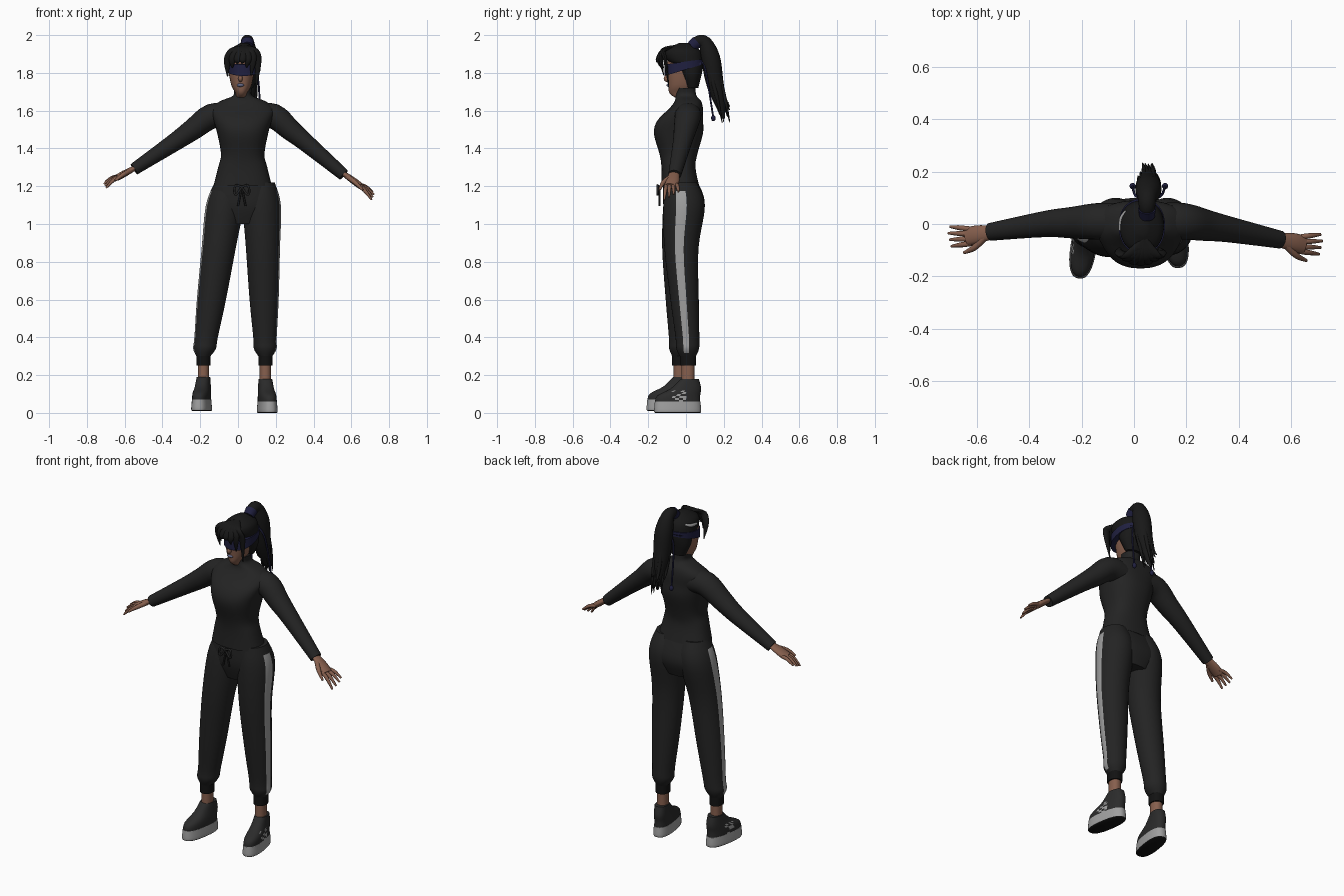
import bpy
import bmesh
import math
import random
from mathutils import Vector

random.seed(4)
default_cube = bpy.data.objects.get("Cube")
if default_cube:
    bpy.data.objects.remove(default_cube, do_unlink=True)


def material(name, rgb):
    mat = bpy.data.materials.new(name)
    mat.use_nodes = True
    mat.diffuse_color = (*rgb, 1)
    shader = mat.node_tree.nodes["Principled BSDF"]
    shader.inputs["Base Color"].default_value = (*rgb, 1)
    shader.inputs["Roughness"].default_value = .9
    return mat


CLOTH = material("black cloth", [.017] * 3)
HAIR = material("black hair", [.009] * 3)
NAVY = material("navy ribbon", (.014, .014, .05))
SKIN = material("brown skin", (.24, .115, .075))
LIGHT = material("light grey", [.35] * 3)
SHOE = material("dark grey leather", [.024] * 3)
RUBBER = material("black rubber", [.006] * 3)
LIP = material("blue grey lips", (.12, .13, .22))


def smooth_path(rows, steps=4):
    """Catmull-Rom interpolation of equal-length number rows."""
    rows = [Vector(row) for row in rows]
    padded = [rows[0], *rows, rows[-1]]
    path = []
    for a, b, c, d in zip(padded, padded[1:], padded[2:], padded[3:]):
        for step in range(steps):
            t = step / steps
            path.append(b + (c - a) * (t / 2) + (a * 2 - b * 5 + c * 4 - d) * (t * t / 2)
                        + (b * 3 - a - c * 3 + d) * (t * t * t / 2))
    return path + [rows[-1]]


def skin_rings(name, rings, mats):
    """Join rings of points into a capped, smooth-shaded surface."""
    count = len(rings[0])
    bm = bmesh.new()
    loops = [[bm.verts.new(point) for point in ring] for ring in rings]
    for low, high in zip(loops, loops[1:]):
        for i in range(count):
            j = (i + 1) % count
            bm.faces.new((low[i], low[j], high[j], high[i]))
    bm.faces.new(reversed(loops[0]))
    bm.faces.new(loops[-1])
    bmesh.ops.recalc_face_normals(bm, faces=bm.faces)
    mesh = bpy.data.meshes.new(name)
    bm.to_mesh(mesh)
    bm.free()
    obj = bpy.data.objects.new(name, mesh)
    bpy.context.collection.objects.link(obj)
    for mat in mats:
        mesh.materials.append(mat)
    bpy.ops.object.select_all(action="DESELECT")
    obj.select_set(True)
    bpy.context.view_layer.objects.active = obj
    bpy.ops.object.shade_smooth_by_angle(angle=math.radians(50))
    return obj


def circle(count, power=2):
    """Unit superellipse points."""
    for i in range(count):
        angle = math.tau * i / count
        c, s = math.cos(angle), math.sin(angle)
        yield (math.copysign(abs(c) ** (2 / power), c),
               math.copysign(abs(s) ** (2 / power), s))


def stack(name, rows, *mats, lean=lambda z: (0, 0), power=2.2, count=32):
    """Level rings from rows of height, half width, half depth, centre y."""
    rings = []
    for z, wide, deep, middle in smooth_path(rows):
        shift_x, shift_y = lean(z)
        rings.append([(shift_x + wide * c, shift_y + middle + deep * s, z)
                      for c, s in circle(count, power)])
    return skin_rings(name, rings, mats)


def strand(name, points, widths, mat, flat=1, ref=(1, 0, 0), count=10):
    """Tube along points; widths are radii along ref, flat scales the other radius."""
    path = smooth_path([(*point, width) for point, width in zip(points, widths)])
    rings = []
    for i, here in enumerate(path):
        ahead, behind = path[min(i + 1, len(path) - 1)], path[max(i - 1, 0)]
        along = (ahead - behind).xyz.normalized()
        across = Vector(ref)
        across = (across - along * across.dot(along)).normalized()
        third = along.cross(across) * flat
        rings.append([here.xyz + (across * c + third * s) * here.w for c, s in circle(count)])
    return skin_rings(name, rings, [mat])


def blob(name, center, radii, mat):
    """Ellipsoid."""
    center, radii = Vector(center), Vector(radii)
    rings = []
    for i in range(1, 10):
        turn = math.pi * i / 10
        rings.append([center + radii * Vector((c * math.sin(turn), s * math.sin(turn),
                                               -math.cos(turn))) for c, s in circle(16)])
    return skin_rings(name, rings, [mat])


# Sweater with high collar
stack("sweater", [(1.2, .155, .1, -.03), (1.3, .13, .09, -.04), (1.37, .115, .1, -.04),
                  (1.48, .135, .13, -.04), (1.55, .155, .12, -.03), (1.61, .17, .09, 0),
                  (1.65, .12, .07, .01), (1.68, .05, .055, 0), (1.72, .05, .05, 0)],
      CLOTH, lean=lambda z: (.025, 0), power=2.4, count=40)


# Arms: sleeve, palm, four fanned fingers and thumb
def arm(label, side, shoulder, elbow, wrist, drop):
    shoulder, elbow, wrist = Vector(shoulder), Vector(elbow), Vector(wrist)
    inner = shoulder - Vector((side * .1, 0, 0))
    strand(label + "_sleeve", [inner, shoulder, shoulder.lerp(elbow, .5), elbow, wrist],
           (.07, .07, .06, .05, .034), CLOTH, .95, (0, 1, 0), 24)

    def at(x, y, z):
        return wrist + Vector((side * x, y, z * drop))

    strand(label + "_palm", [at(-.02, 0, .02), at(.05, -.01, -.03), at(.09, -.02, -.06)],
           (.024, .035, .034), SKIN, .5, (0, 1, 0), 16)
    for i in range(4):
        base = at(.07, .01 - i * .018, -.05)
        tip = at(.16 - .006 * abs(i - 1), .02 - i * .025, -.09 - i * .014)
        knuckle = base.lerp(tip, .5) + Vector((0, 0, .01))
        strand(f"{label}_finger_{i}", [base, knuckle, tip], (.01, .01, .005), SKIN)
    strand(label + "_thumb", [at(.02, -.02, -.01), at(.06, -.06, -.04), at(.1, -.08, -.08)],
           (.014, .012, .006), SKIN, ref=(0, 0, 1))


arm("left", 1, (.19, .01, 1.57), (.36, -.02, 1.43), (.56, -.06, 1.26), 1)
arm("right", -1, (-.14, .01, 1.57), (-.34, 0, 1.43), (-.55, -.03, 1.29), .75)

# Track pants
stack("pants_hips", [(1.22, .15, .09, -.03), (1.1, .17, .11, -.01), (1, .1, .08, -.01)],
      CLOTH, lean=lambda z: (.025, 0), power=2.5, count=40)


def sneaker(label, side, location):
    sole = stack(label + "_sole", [(0, .045, .12, -.065), (.01, .05, .126, -.065),
                                   (.06, .046, .122, -.065)], LIGHT, RUBBER, power=2.5)
    for face in sole.data.polygons:
        face.material_index = int(face.center.z < .004)
    upper = stack(label + "_sneaker_upper", [(.05, .046, .12, -.065), (.09, .045, .115, -.06),
                                             (.13, .04, .08, -.02), (.18, .035, .048, 0)],
                  SHOE, LIGHT, power=2.4, count=48)
    # Scattered light flecks on the outer side
    for face in upper.data.polygons:
        x, y, z = face.center
        if x * side > .025 and -.1 < y < -.03 and z < .12 and random.random() < .4:
            face.material_index = 1
    for obj in (sole, upper):
        obj.location = location
        obj.rotation_euler.z = side * .15


def leg(label, side, hip, foot, stripe_start):
    hip, foot = Vector(hip), Vector(foot)

    def lean(z):
        return hip.lerp(foot, min((1.1 - z) / .8, 1)).xy

    trouser = stack(label + "_trouser_leg",
                    [(1.22, .07, .08, -.02), (1.1, .1, .11, -.01), (.87, .09, .09, -.03),
                     (.6, .077, .075, -.02), (.4, .062, .063, -.01), (.34, .06, .06, -.01),
                     (.3, .037, .043, -.01)], CLOTH, LIGHT, lean=lean, power=2, count=48)
    # Side stripe
    for face in trouser.data.polygons:
        if (face.index - stripe_start) % 48 < 4 and .32 < face.center.z < 1.18:
            face.material_index = 1
    stack(label + "_cuff", [(.31, .037, .043, -.01), (.25, .037, .043, -.01)], RUBBER, lean=lean)
    stack(label + "_ankle", [(.28, .03, .035, -.01), (.13, .03, .035, -.01)], SKIN, lean=lean)
    sneaker(label, side, foot)


leg("left", 1, (.127, 0, 0), (.145, .02, 0), -3)
leg("right", -1, (-.07, 0, 0), (-.183, -.02, .01), 23)

# Drawstring bow
knot = Vector((.02, -.14, 1.195))
blob("drawstring_knot", knot, [.01] * 3, CLOTH)
for side in (-1, 1):
    loop = [knot + Vector((side * x, -.01, z)) for x, z in
            ((0, 0), (.03, .01), (.04, -.02), (.03, -.04), (0, 0))]
    strand("drawstring_loop", loop, [.006] * 5, CLOTH, ref=(0, 1, 0))
    strand("drawstring_tail", [knot, knot + Vector((side * .02, 0, -.1))], [.005] * 2, CLOTH)

# Head and face
stack("head", [(1.66, .035, .04, 0), (1.69, .03, .06, -.025), (1.74, .055, .075, -.02),
               (1.85, .07, .085, -.015), (1.93, .04, .05, -.01)],
      SKIN, lean=lambda z: (.018, 0))
blob("nose", (.013, -.1, 1.77), (.012, .018, .018), SKIN)
blob("lips", (.013, -.093, 1.735), (.019, .01, .009), LIP)

# Hair cap and blindfold, higher and narrower at the back
stack("hair_cap", [(1.72, .05, .03, .035), (1.78, .075, .05, .03), (1.83, .08, .07, .02),
                   (1.87, .085, .095, -.005), (1.92, .075, .09, -.015), (1.957, .02, .03, -.01)],
      HAIR, lean=lambda z: (.03, 0))
blindfold = stack("blindfold", [(1.785, .089, .105, -.008), (1.845, .089, .105, -.008)],
                  NAVY, lean=lambda z: (.03, 0))
for vert in blindfold.data.vertices:
    rise = .3 if vert.co.z < 1.8 else .2 if vert.co.z < 1.83 else .14
    vert.co.z += (vert.co.y + .11) * rise

# Fringe, long at the sides and short in the middle
for i in range(7):
    a = i / 3 - 1
    strand(f"fringe_lock_{i}", [(.04, -.06, 1.94), (.03 + a * .05, -.12, 1.92),
                                (.025 + a * .08, -.15 + a * a * .04, 1.87),
                                (.02 + a * .075, -.14 + a * a * .05, 1.85 - a * a * .1 - a * .03)],
           (.014, .022, .02, .003), HAIR, .55)
strand("grey_hair_streak", [(-.052, -.025, 1.895), (-.048, .02, 1.9), (-.03, .05, 1.91)],
       (.007, .009, .006), LIGHT, ref=(0, 0, 1))

# Ponytail with loose wisps and tie
tail = [(.05, .03, 1.94), (.05, .06, 1.965), (.05, .1, 1.96), (.055, .13, 1.88),
        (.055, .15, 1.76), (.055, .175, 1.66), (.05, .2, 1.555)]
strand("ponytail", tail, (.02, .03, .036, .05, .047, .034, .005), HAIR, count=20)
for i in range(12):
    offset = Vector((random.uniform(-.04, .04), random.uniform(-.03, .035), 0))
    wisp = [Vector(point) + offset for point in tail[3:]]
    wisp[-1].z += random.uniform(-.02, .09)
    strand(f"ponytail_wisp_{i}", wisp, (.008, .012, .009, .002), HAIR)
strand("hair_tie", tail[:2], (.03, .034), NAVY, count=20)

# Ribbons hanging from the blindfold
for side in (-1, 1):
    end = Vector((.057 + side * .062, .145, 1.56))
    strand("ribbon", [(.055 + side * .015, .09, 1.86), (.055 + side * .05, .11, 1.78), end],
           [.005] * 3, NAVY)
    blob("ribbon_bead", end, (.012, .012, .016), NAVY)
